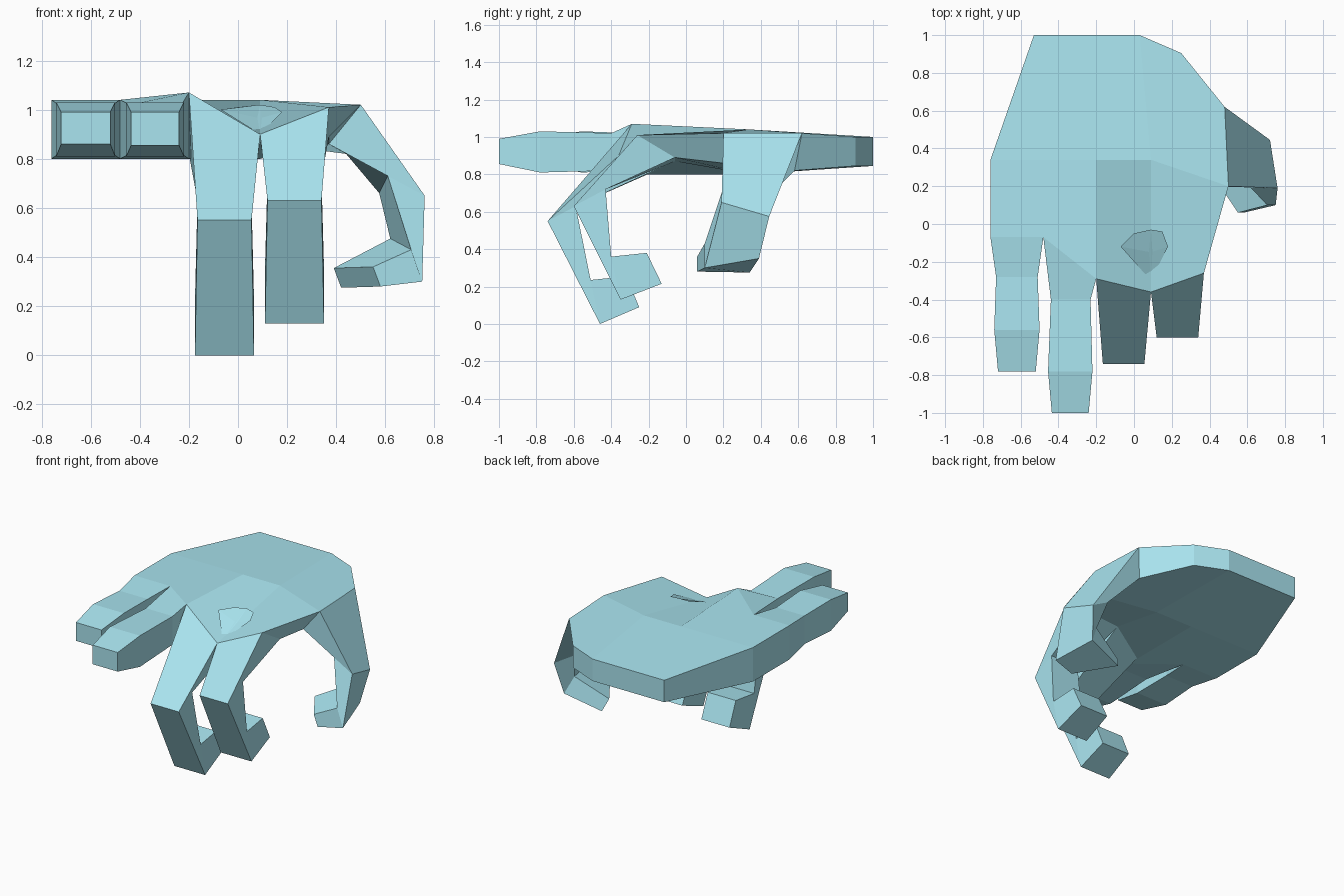
import bpy, bmesh

skin = bpy.data.materials.new("skin")
skin.diffuse_color = (0.40, 0.78, 0.87, 1)


def make(name, verts, faces):
    bm = bmesh.new()
    vs = [bm.verts.new(v) for v in verts]
    for f in faces:
        bm.faces.new([vs[i] for i in f])
    bmesh.ops.recalc_face_normals(bm, faces=bm.faces)
    me = bpy.data.meshes.new(name)
    bm.to_mesh(me)
    bm.free()
    me.materials.append(skin)
    ob = bpy.data.objects.new(name, me)
    bpy.context.collection.objects.link(ob)
    return ob


def loft(name, rings):
    """Skin a chain of equal-sized rings and cap both ends."""
    n = len(rings[0])
    verts = [p for r in rings for p in r]
    faces = [list(range(n)), list(range(len(verts) - n, len(verts)))]
    for k in range(len(rings) - 1):
        for i in range(n):
            j = (i + 1) % n
            faces.append([k * n + i, k * n + j, k * n + n + j, k * n + n + i])
    return loft_done(name, verts, faces)


def loft_done(name, verts, faces):
    return make(name, verts, faces)


def box_ring(x0, x1, y, z0, z1):
    return [(x0, y, z0), (x1, y, z0), (x1, y, z1), (x0, y, z1)]


# Palm: outline on the back of the hand, plus two inner crease points
top = [(-.53, 1, 1.0), (.03, 1, 1.0), (.25, .905, 1.0), (.48, .62, 1.02),
       (.50, .20, 1.02), (.37, -.26, 1.01), (.09, -.36, .90), (-.20, -.29, 1.07),
       (-.48, -.07, 1.04), (-.76, -.07, 1.04), (-.76, .34, 1.04),
       (-.20, .34, 1.04), (.09, .34, 1.04)]
under = [(x, y, .845 if y > .8 else .80) for x, y, z in top]
under[3:8] = [(.44, .58, .82), (.37, .20, .86), (.37, -.06, .89),
              (.09, -.06, .87), (-.20, -.29, .80)]
panels = [[0, 1, 12, 11, 10], [1, 2, 3, 4, 12], [12, 4, 5, 6],
          [11, 12, 6, 7], [10, 11, 7, 8, 9]]
m = len(top)
sides = [[i, (i + 1) % 11, (i + 1) % 11 + m, i + m] for i in range(11)]
make("palm", top + under, panels + [[i + m for i in p] for p in panels] + sides)

# Two straight fingers
loft("little_finger", [
    box_ring(-.76, -.48, -.07, .80, 1.04), box_ring(-.73, -.51, -.28, .82, 1.02),
    box_ring(-.74, -.50, -.56, .81, 1.03), box_ring(-.72, -.52, -.78, .86, .99)])
loft("ring_finger", [
    [(-.48, -.07, .80), (-.20, -.29, .80), (-.20, -.29, 1.07), (-.48, -.07, 1.04)],
    box_ring(-.44, -.23, -.40, .82, 1.02),
    box_ring(-.455, -.22, -.78, .81, 1.03), box_ring(-.435, -.24, -1, .855, .99)])


# Two curled fingers: (outer y, z), (inner y, z), x range at each joint
def curled(name, base, joints):
    rings = [base]
    for (oy, oz), (iy, iz), x0, x1 in joints:
        rings.append([(x0, oy, oz), (x1, oy, oz), (x1, iy, iz), (x0, iy, iz)])
    loft(name, rings)


curled("middle_finger",
       [(-.20, -.29, 1.07), (.09, -.36, .90), (.09, -.06, .87), (-.20, -.16, .82)],
       [((-.74, .55), (-.59, .63), -.165, .055),
        ((-.46, 0), (-.51, .235), -.175, .065),
        ((-.25, .09), (-.32, .255), -.165, .055)])
curled("index_finger",
       [(.09, -.36, .90), (.37, -.26, 1.01), (.37, -.06, .89), (.09, -.06, .87)],
       [((-.60, .63), (-.43, .72), .12, .34),
        ((-.35, .13), (-.40, .36), .11, .35),
        ((-.13, .215), (-.21, .38), .12, .34)])

# Thumb: outer front, outer back, inner back, inner front
loft("thumb", [
    [(.50, .20, 1.02), (.48, .62, 1.02), (.44, .58, .82), (.37, .20, .86)],
    [(.76, .19, .65), (.72, .445, .575), (.575, .42, .66), (.61, .20, .73)],
    [(.75, .10, .30), (.68, .39, .35), (.62, .36, .475), (.705, .10, .43)],
    [(.58, .06, .28), (.42, .34, .275), (.39, .30, .355), (.55, .06, .36)]])

# Small web poking out of the crease between the knuckles
make("knuckle_web",
     [(-.07, -.12, 1.0), (0, -.05, 1.01), (.09, -.03, 1.02), (.15, -.04, 1.01),
      (.18, -.12, .99), (.09, -.15, .965), (.09, -.30, .90)],
     [[0, 1, 2, 5], [2, 3, 4, 5], [0, 5, 6], [5, 4, 6],
      [0, 6, 1], [1, 6, 2], [2, 6, 3], [3, 6, 4]])
